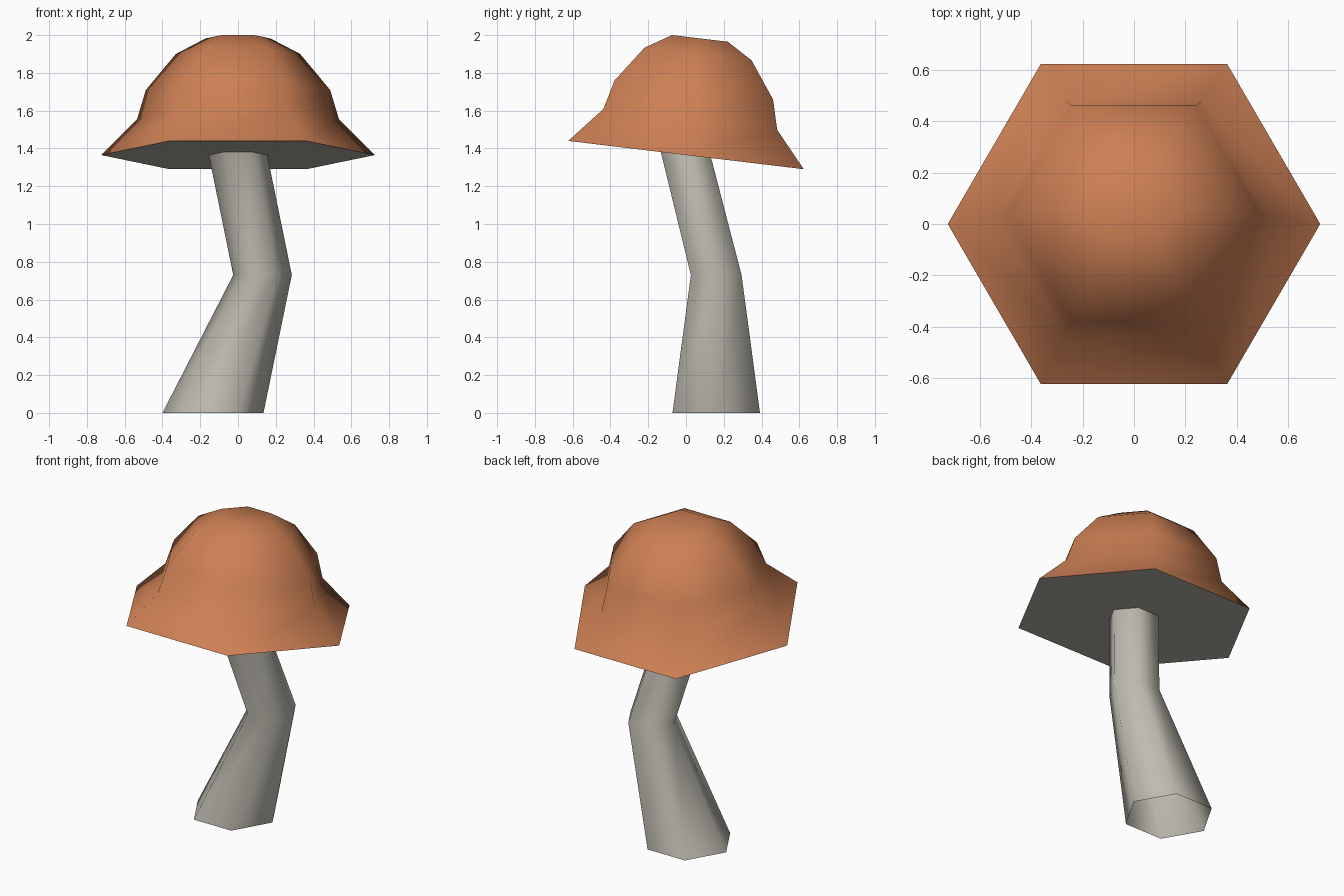
import bpy
import bmesh
import math
from mathutils import Matrix, Vector

if "Cube" in bpy.data.objects:
    bpy.data.objects.remove(bpy.data.objects["Cube"])

SIDES = 6
TILT = Matrix.Rotation(-math.atan(0.12), 3, 'X')
NECK = Vector((0, 0, 1.365))     # where the stem meets the cap
FLAT = Matrix.Identity(3)


def material(name, rgb):
    m = bpy.data.materials.new(name)
    m.diffuse_color = (*rgb, 1)
    m.use_nodes = True
    m.node_tree.nodes["Principled BSDF"].inputs["Base Color"].default_value = m.diffuse_color
    return m


cap_orange = material("cap orange", (0.61, 0.216, 0.089))
stem_grey = material("stem grey", (0.515, 0.497, 0.434))


def ring(bm, centre, radius, rot):
    """Hexagon of vertices, corners on the x axis."""
    return [bm.verts.new(centre + rot @ Vector((radius * math.cos(a), radius * math.sin(a), 0)))
            for a in (math.tau * i / SIDES for i in range(SIDES))]


def loft(name, sections, mats, close_top=False, flat_first=False):
    """Join hexagon sections (centre, radius, rotation) from bottom to top."""
    bm = bmesh.new()
    rings = [ring(bm, *s) for s in sections]
    for k, (a, b) in enumerate(zip(rings, rings[1:])):
        for i in range(SIDES):
            j = (i + 1) % SIDES
            f = bm.faces.new((a[i], a[j], b[j], b[i]))
            under = flat_first and k == 0
            f.smooth = not under
            f.material_index = 1 if under else 0
    if close_top:
        bm.faces.new(rings[-1]).smooth = True
    if flat_first:               # crisp rim between underside and cap
        for e in bm.edges:
            if any(not f.smooth for f in e.link_faces):
                e.smooth = False
    mesh = bpy.data.meshes.new(name)
    bm.to_mesh(mesh)
    bm.free()
    for m in mats:
        mesh.materials.append(m)
    obj = bpy.data.objects.new(name, mesh)
    bpy.context.collection.objects.link(obj)
    return obj


# Bent stem, open at the ground, top end tilted with the cap
loft("stem", [
    (Vector((-0.1325, 0.16, 0)), 0.2675, FLAT),
    (Vector((0.13, 0.16, 0.73)), 0.155, FLAT),
    (NECK, 0.155, TILT),
], [stem_grey])

# Cap: flat grey underside, flared rim, then dome (radius, height along tilted axis)
cap_profile = [(0.155, 0), (0.725, 0), (0.535, 0.19), (0.488, 0.347),
               (0.329, 0.539), (0.1715, 0.622)]
loft("cap", [(NECK + TILT @ Vector((0, 0, h)), r, TILT) for r, h in cap_profile],
     [cap_orange, stem_grey], close_top=True, flat_first=True)
